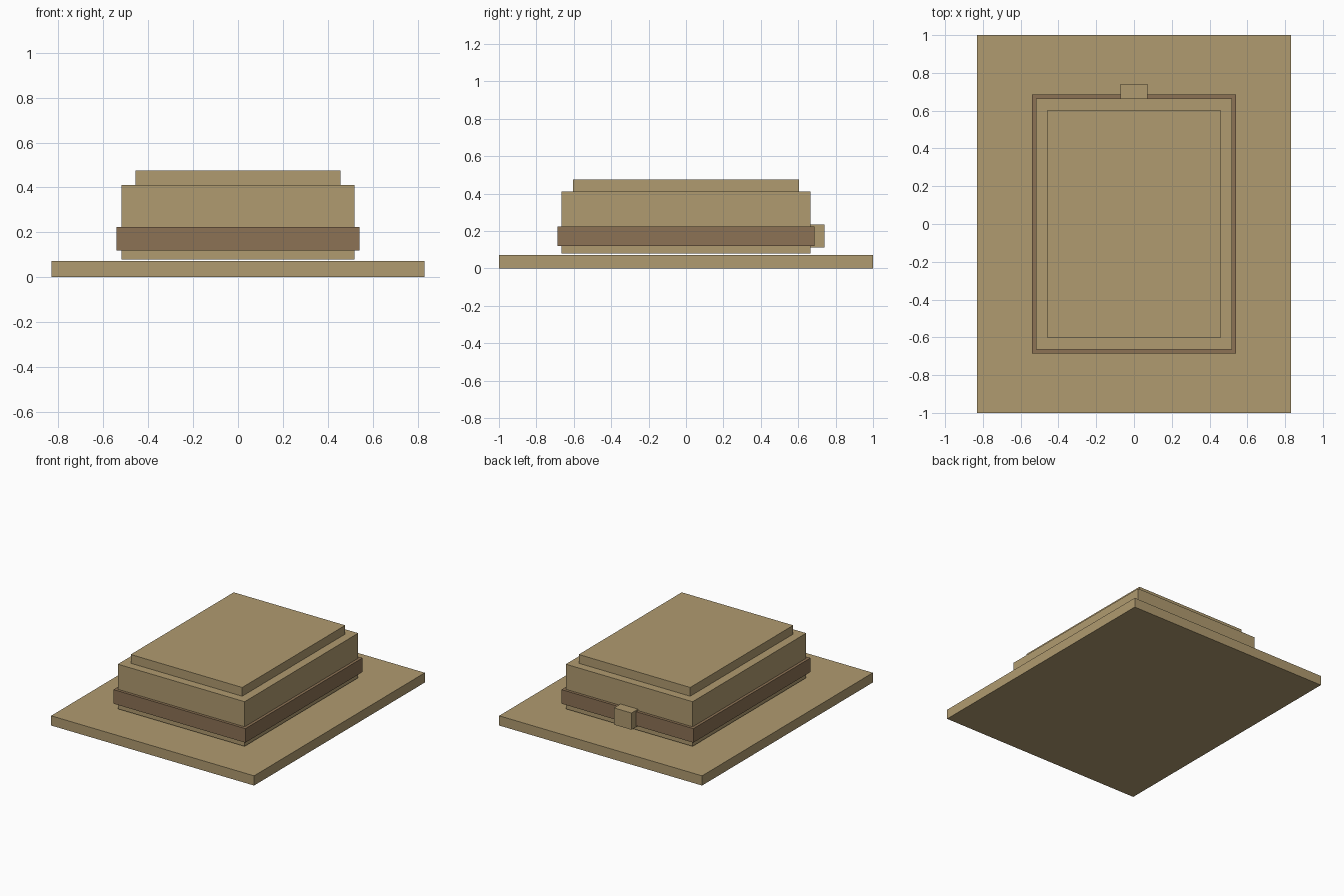
import bpy

cube = bpy.data.objects.get("Cube")
if cube:
    bpy.data.objects.remove(cube, do_unlink=True)


def make_material(name, color):
    mat = bpy.data.materials.new(name)
    mat.use_nodes = True
    mat.diffuse_color = color
    mat.node_tree.nodes["Principled BSDF"].inputs["Base Color"].default_value = color
    return mat


def box(name, half_x, y_range, z_range, mat):
    """Box centred on x = 0, spanning the given y and z ranges."""
    (y0, y1), (z0, z1) = y_range, z_range
    bpy.ops.mesh.primitive_cube_add(size=1, location=(0, (y0 + y1) / 2, (z0 + z1) / 2))
    obj = bpy.context.object
    obj.name = name
    obj.scale = (2 * half_x, y1 - y0, z1 - z0)
    bpy.ops.object.transform_apply(location=False, rotation=False, scale=True)
    obj.data.materials.append(mat)
    return obj


straw = make_material("straw tan", (0.434, 0.328, 0.162, 1))
leather = make_material("band brown", (0.262, 0.168, 0.089, 1))

# Wide flat brim
box("brim", 0.832, (-1, 1), (0, 0.072), straw)
# Stepped crown, floating just above the brim
box("crown", 0.52, (-0.665, 0.665), (0.079, 0.41), straw)
box("crown_top", 0.457, (-0.603, 0.603), (0.41, 0.475), straw)
# Band around the crown and the knot at its back
box("band", 0.541, (-0.686, 0.686), (0.12, 0.224), leather)
box("band_knot", 0.072, (0.665, 0.741), (0.111, 0.235), straw)
